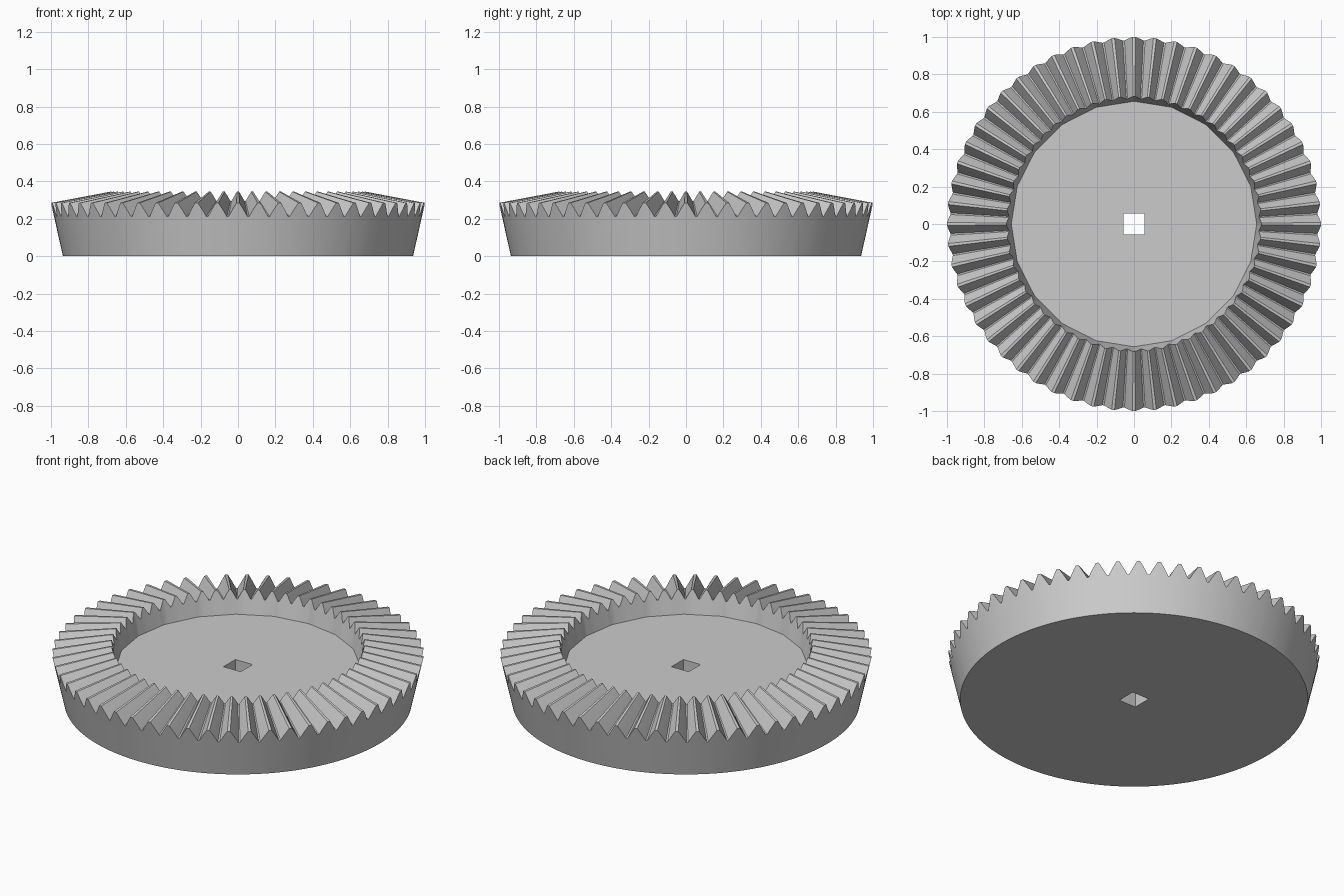
import bpy, bmesh
from math import pi, sin, cos, radians, sqrt

cube = bpy.data.objects.get("Cube")
if cube:
    bpy.data.objects.remove(cube, do_unlink=True)

TEETH = 56
FLOOR_Z = 0.21
# one tooth: (fraction of the pitch, height between root 0 and tip 1)
TOOTH = [(0, 1), (0.07, 1), (0.26, 0.53), (0.46, 0), (0.54, 0), (0.74, 0.53), (0.93, 1)]
points = [((t + f) * 2 * pi / TEETH, h) for t in range(TEETH) for f, h in TOOTH]


def polygon_radius(angle, sides, corner, offset=0.0):
    """Distance to the edge of a regular polygon in the given direction."""
    step = 2 * pi / sides
    return corner * cos(step / 2) / cos((angle - offset) % step - step / 2)


def lerp(a, b, h):
    return a + (b - a) * h


def square(a):
    return polygon_radius(a, 4, 0.056 * sqrt(2), pi / 4)


# each ring gives (radius, height) for a direction and a tooth height
rings = [
    lambda a, h: (square(a), 0),                                    # hole, underside
    lambda a, h: (0.936, 0),                                        # base edge
    lambda a, h: (lerp(0.983, 1.0, h), lerp(0.212, 0.285, h)),      # outer tooth ends
    lambda a, h: (lerp(0.669, 0.682, h), lerp(0.295, 0.345, h)),    # inner tooth ends
    lambda a, h: (polygon_radius(a, 20, 0.656), FLOOR_Z),           # floor edge
    lambda a, h: (square(a), FLOOR_Z),                              # hole, upper side
]

# loft the rings into one closed gear body
bm = bmesh.new()
loops = []
for ring in rings:
    loop = []
    for a, h in points:
        r, z = ring(a, h)
        loop.append(bm.verts.new((r * cos(a), r * sin(a), z)))
    loops.append(loop)
n = len(points)
for k, lower in enumerate(loops):
    upper = loops[(k + 1) % len(loops)]
    for i in range(n):
        j = (i + 1) % n
        bm.faces.new((lower[i], lower[j], upper[j], upper[i]))
bmesh.ops.recalc_face_normals(bm, faces=bm.faces)

mesh = bpy.data.meshes.new("bevel_gear")
bm.to_mesh(mesh)
bm.free()
gear = bpy.data.objects.new("bevel_gear", mesh)
bpy.context.collection.objects.link(gear)

# plain grey material
grey = bpy.data.materials.new("light_grey")
grey.use_nodes = True
colour = (0.6, 0.6, 0.6, 1)
grey.diffuse_color = colour
grey.node_tree.nodes["Principled BSDF"].inputs["Base Color"].default_value = colour
mesh.materials.append(grey)

bpy.ops.object.select_all(action="DESELECT")
gear.select_set(True)
bpy.context.view_layer.objects.active = gear
bpy.ops.object.shade_smooth_by_angle(angle=radians(12))
